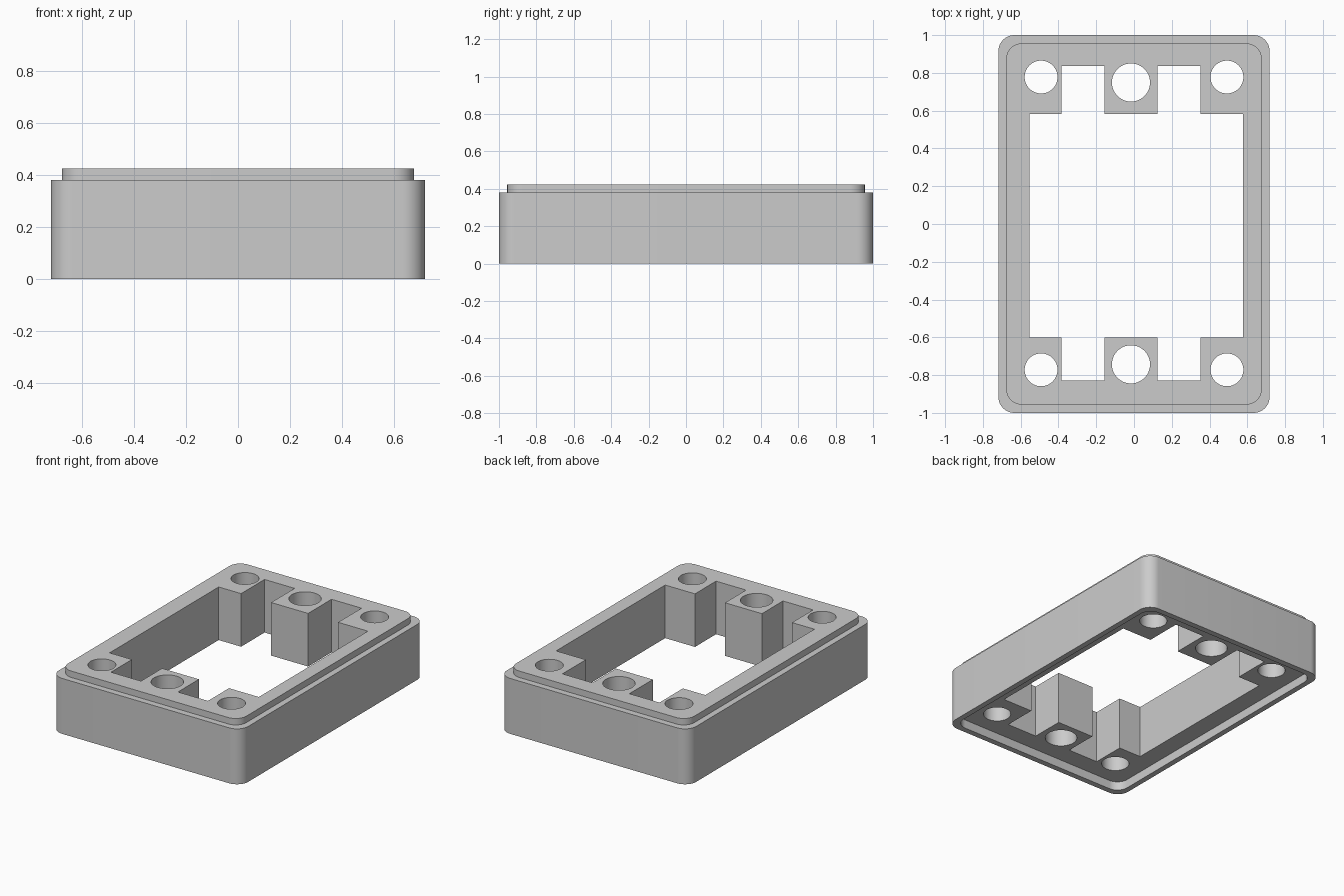
import bpy
import bmesh
import math

default_cube = bpy.data.objects.get("Cube")
if default_cube:
    bpy.data.objects.remove(default_cube, do_unlink=True)

grey = bpy.data.materials.new("plain grey")
grey.use_nodes = True
grey.diffuse_color = (0.6, 0.6, 0.6, 1)
grey.node_tree.nodes["Principled BSDF"].inputs["Base Color"].default_value = (0.6, 0.6, 0.6, 1)


def prism(name, outline, bottom, top):
    """Extrude a flat outline upwards."""
    bm = bmesh.new()
    base = bm.faces.new([bm.verts.new((x, y, bottom)) for x, y in outline])
    grown = bmesh.ops.extrude_face_region(bm, geom=[base])["geom"]
    for v in grown:
        if isinstance(v, bmesh.types.BMVert):
            v.co.z = top
    bmesh.ops.recalc_face_normals(bm, faces=bm.faces)
    mesh = bpy.data.meshes.new(name)
    bm.to_mesh(mesh)
    bm.free()
    mesh.materials.append(grey)
    obj = bpy.data.objects.new(name, mesh)
    bpy.context.collection.objects.link(obj)
    return obj


def rectangle(x0, x1, y0, y1):
    return [(x0, y0), (x1, y0), (x1, y1), (x0, y1)]


def circle(cx, cy, radius, sides=48):
    steps = [math.tau * i / sides for i in range(sides)]
    return [(cx + radius * math.cos(a), cy + radius * math.sin(a)) for a in steps]


def rounded_rectangle(half_x, half_y, radius, steps=12):
    points = []
    for corner, (sx, sy) in enumerate([(1, 1), (-1, 1), (-1, -1), (1, -1)]):
        for i in range(steps + 1):
            a = (corner + i / steps) * math.pi / 2
            points.append((sx * (half_x - radius) + radius * math.cos(a),
                           sy * (half_y - radius) + radius * math.sin(a)))
    return points


def combine(target, other, operation):
    """Apply a boolean and discard the helper solid."""
    mod = target.modifiers.new(other.name, 'BOOLEAN')
    mod.operation = operation
    mod.solver = 'EXACT'
    mod.object = other
    bpy.context.view_layer.objects.active = target
    bpy.ops.object.modifier_apply(modifier=mod.name)
    bpy.data.objects.remove(other, do_unlink=True)


# Outer body with a stepped lip on top and a matching socket underneath
BODY_TOP, LIP_TOP, SOCKET_DEPTH = 0.38, 0.424, 0.06
frame = prism("spacer_frame", rounded_rectangle(0.718, 1.0, 0.085), 0, BODY_TOP)
combine(frame, prism("lip", rounded_rectangle(0.676, 0.956, 0.08), 0.2, LIP_TOP), 'UNION')
combine(frame, prism("socket", rounded_rectangle(0.68, 0.96, 0.08), -0.1, SOCKET_DEPTH), 'DIFFERENCE')

# Central opening, and the deeper slots that leave the screw posts standing
openings = [
    rectangle(-0.554, 0.578, -0.6, 0.582),
    rectangle(-0.384, -0.156, -0.828, 0.836),
    rectangle(0.124, 0.352, -0.828, 0.836),
]

# Screw holes: a corner pair and a wider middle one at each end
for corner_y, middle_y in [(0.778, 0.749), (-0.772, -0.743)]:
    openings += [circle(x, corner_y, 0.087) for x in (-0.492, 0.492)]
    openings.append(circle(-0.016, middle_y, 0.101))

for outline in openings:
    combine(frame, prism("opening", outline, -0.2, 0.7), 'DIFFERENCE')

# Smooth corners and holes, crisp edges elsewhere
bpy.ops.object.select_all(action='DESELECT')
frame.select_set(True)
bpy.context.view_layer.objects.active = frame
bpy.ops.object.shade_smooth_by_angle(angle=math.radians(30))
